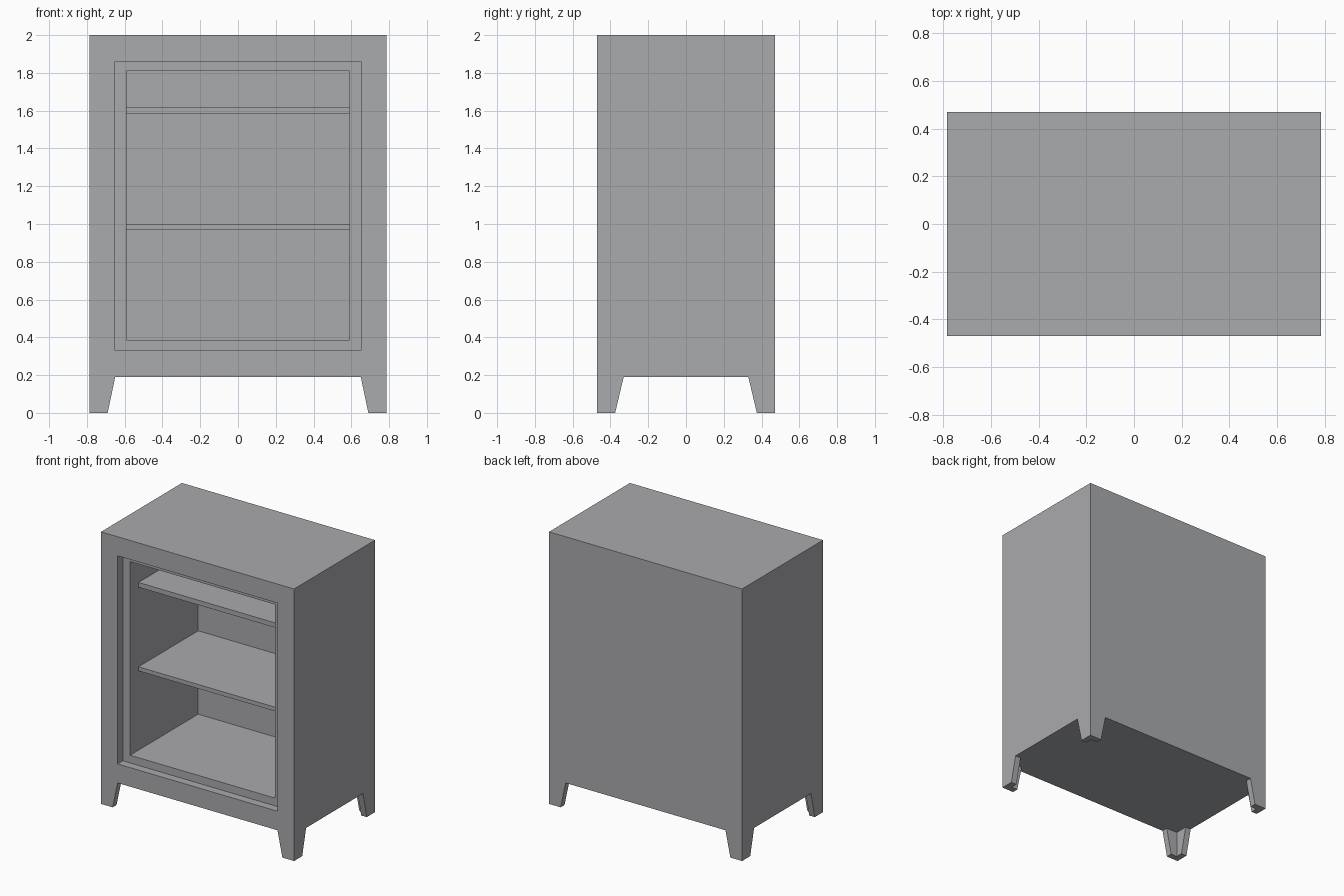
import bpy, bmesh

if "Cube" in bpy.data.objects:
    bpy.data.objects.remove(bpy.data.objects["Cube"])

grey = bpy.data.materials.new("cabinet grey")
grey.diffuse_color = (0.40, 0.405, 0.42, 1.0)
grey.use_nodes = True
grey.node_tree.nodes["Principled BSDF"].inputs["Base Color"].default_value = grey.diffuse_color


def block(name, x, y, z, x_low=None, y_low=None):
    """Box between (min, max) ranges; x_low / y_low set other ranges at the bottom."""
    bm = bmesh.new()
    bmesh.ops.create_cube(bm, size=1)
    for v in bm.verts:
        low = v.co.z < 0
        rx = x_low if low and x_low else x
        ry = y_low if low and y_low else y
        v.co = (rx[v.co.x > 0], ry[v.co.y > 0], z[v.co.z > 0])
    mesh = bpy.data.meshes.new(name)
    bm.to_mesh(mesh)
    bm.free()
    mesh.materials.append(grey)
    ob = bpy.data.objects.new(name, mesh)
    bpy.context.collection.objects.link(ob)
    return ob


def carve(target, cutter):
    """Subtract the cutter from the target and remove it."""
    cutter.hide_render = True
    mod = target.modifiers.new("cut", 'BOOLEAN')
    mod.operation = 'DIFFERENCE'
    mod.solver = 'EXACT'
    mod.object = cutter
    bpy.context.view_layer.objects.active = target
    bpy.ops.object.modifier_apply(modifier=mod.name)
    bpy.data.objects.remove(cutter, do_unlink=True)


def span(h):
    return (-h, h)


W, D, LEG, T = 0.785, 0.47, 0.19, 0.045

# Cabinet carcass with legs running flush into its sides
cabinet = block("cabinet_body", span(W), span(D), (0, 2))

# Angle-section legs: hollow underside, then tapered gaps front-back and left-right
carve(cabinet, block("underside_cutter", span(W - T), span(D - T), (-LEG, LEG)))
carve(cabinet, block("front_gap_cutter", span(0.65), span(1), (-LEG, LEG), x_low=span(0.73)))
carve(cabinet, block("side_gap_cutter", span(1), span(0.33), (-LEG, LEG), y_low=span(0.42)))

# Door recess, then the inner compartment
carve(cabinet, block("recess_cutter", span(0.65), (-0.6, -0.41), (0.33, 1.86)))
carve(cabinet, block("compartment_cutter", span(0.59), (-0.55, 0.38), (0.387, 1.81)))

# Shelves
for name, z in (("lower_shelf", (0.97, 1.0)), ("upper_shelf", (1.585, 1.62))):
    block(name, span(0.59), (-0.313, 0.38), z)
